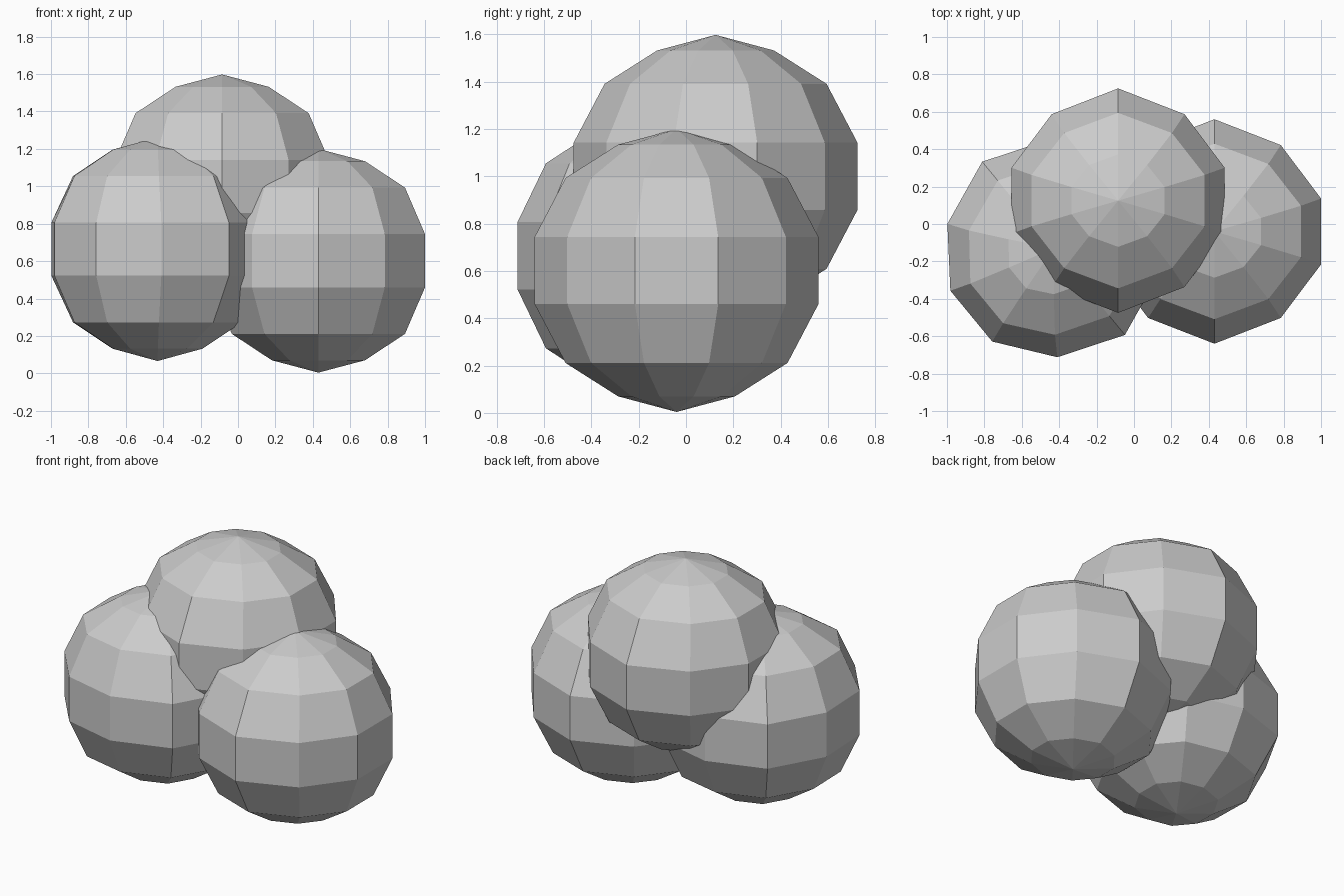
import bpy, bmesh
from math import radians

if "Cube" in bpy.data.objects:
    bpy.data.objects.remove(bpy.data.objects["Cube"])

# Quarter outline of the ten-sided equator (x, y), mirrored to a full ring
QUARTER = [(0.0, 0.60), (0.355, 0.462), (0.57, 0.176)]
RIGHT = QUARTER + [(x, -y) for x, y in reversed(QUARTER)]
RING = RIGHT + [(-x, y) for x, y in reversed(RIGHT[1:-1])]

# Upper half levels: height, x scale, y scale (mirrored below)
UPPER = [(0.532, 0.437, 0.412), (0.391, 0.812, 0.782), (0.142, 1.0, 1.0)]
LEVELS = UPPER + [(-z, sx, sy) for z, sx, sy in reversed(UPPER)]
POLE = 0.598


def ball(name, location, turn=0):
    bm = bmesh.new()
    rings = [[bm.verts.new((x * sx, y * sy, z)) for x, y in RING]
             for z, sx, sy in LEVELS]
    top = bm.verts.new((0, 0, POLE))
    bottom = bm.verts.new((0, 0, -POLE))
    n = len(RING)
    for i in range(n):
        j = (i + 1) % n
        bm.faces.new((top, rings[0][i], rings[0][j]))
        bm.faces.new((bottom, rings[-1][j], rings[-1][i]))
        for a, b in zip(rings, rings[1:]):
            bm.faces.new((a[i], b[i], b[j], a[j]))
    bmesh.ops.recalc_face_normals(bm, faces=bm.faces)
    mesh = bpy.data.meshes.new(name)
    bm.to_mesh(mesh)
    bm.free()
    obj = bpy.data.objects.new(name, mesh)
    obj.location = location
    obj.rotation_euler.z = radians(turn)
    bpy.context.collection.objects.link(obj)
    return obj


# Three overlapping flat-faced balls
ball("right_ball", (0.43, -0.04, 0.602))
ball("left_ball", (-0.43, -0.13, 0.664), 39.5)
ball("top_ball", (-0.085, 0.125, 1.0))
